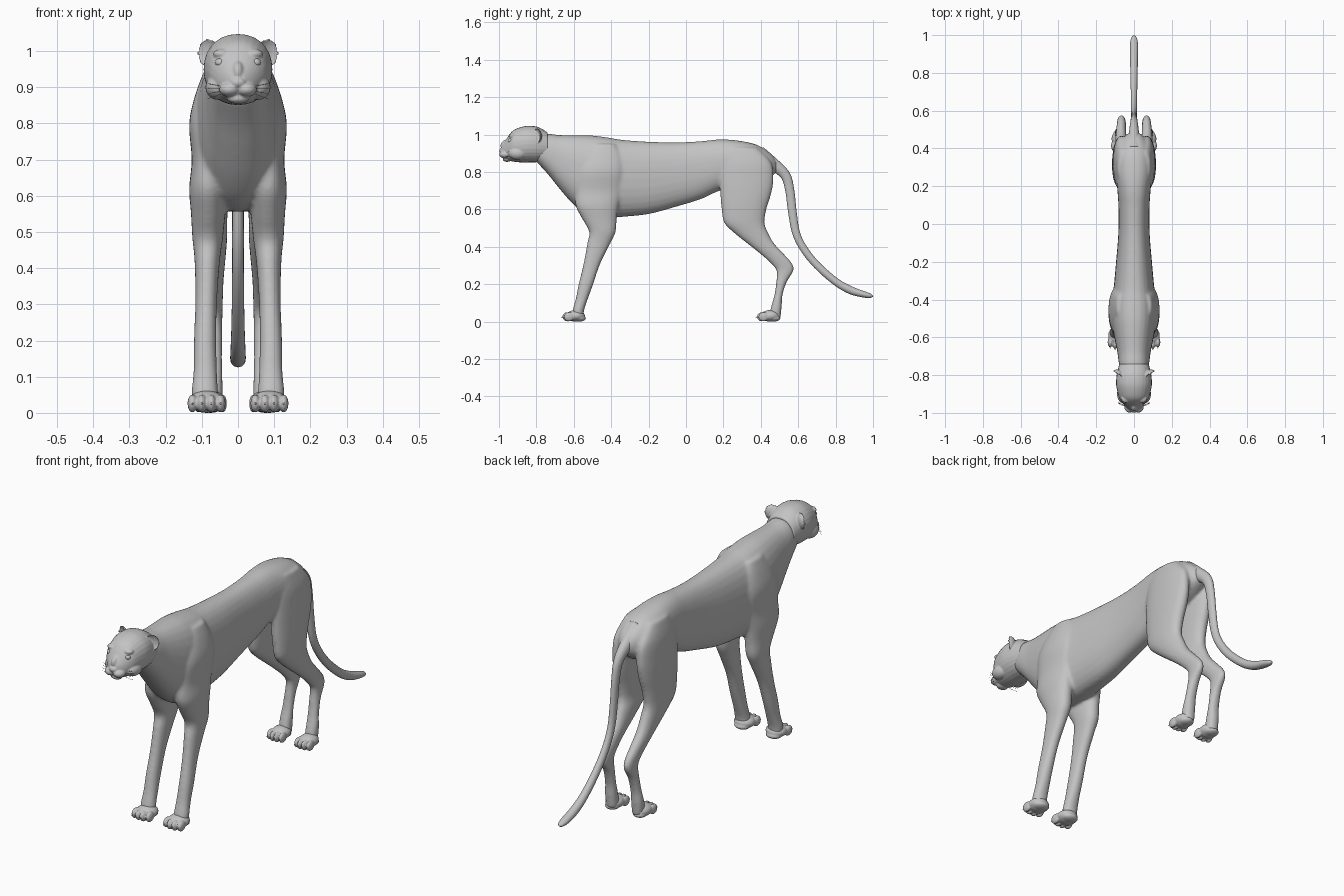
import bpy, bmesh, math
from mathutils import Vector, Matrix

cube = bpy.data.objects.get("Cube")
if cube:
    bpy.data.objects.remove(cube, do_unlink=True)

grey = bpy.data.materials.new("plain grey")
grey.use_nodes = True
tone = (0.55, 0.55, 0.55, 1)
grey.diffuse_color = tone
grey.node_tree.nodes["Principled BSDF"].inputs["Base Color"].default_value = tone

X, Y, Z = Vector((1, 0, 0)), Vector((0, 1, 0)), Vector((0, 0, 1))
SIDES = (-1, 1)


def finish(name, bm, voxel=0, smooth=0):
    """Turn a bmesh into an object; optionally fuse its parts and soften the seams."""
    bmesh.ops.recalc_face_normals(bm, faces=bm.faces[:])
    mesh = bpy.data.meshes.new(name)
    bm.to_mesh(mesh)
    bm.free()
    ob = bpy.data.objects.new(name, mesh)
    bpy.context.collection.objects.link(ob)
    bpy.context.view_layer.objects.active = ob
    if voxel:
        fuse = ob.modifiers.new("fuse", 'REMESH')
        fuse.mode = 'VOXEL'
        fuse.voxel_size = voxel
        soft = ob.modifiers.new("soften", 'SMOOTH')
        soft.factor = 0.5
        soft.iterations = smooth
        bpy.ops.object.modifier_apply(modifier="fuse")
        bpy.ops.object.modifier_apply(modifier="soften")
    ob.data.materials.clear()
    ob.data.materials.append(grey)
    ob.data.polygons.foreach_set("material_index", [0] * len(ob.data.polygons))
    ob.data.polygons.foreach_set("use_smooth", [True] * len(ob.data.polygons))
    ob.data.update()
    return ob


def resample(stations, n=4):
    """Catmull-Rom interpolation of the station values."""
    pts = [Vector(s) for s in stations]
    pts = [pts[0]] + pts + [pts[-1]]
    out = []
    for a, b, c, d in zip(pts, pts[1:], pts[2:], pts[3:]):
        for i in range(n):
            t = i / n
            out.append(0.5 * (2 * b + (c - a) * t + (2 * a - 5 * b + 4 * c - d) * t * t
                              + (3 * b - a - 3 * c + d) * t ** 3))
    return out + [pts[-1]]


def ring(center, a, b, power=2.0, count=28):
    def bend(v):
        return math.copysign(abs(v) ** (2 / power), v)
    angles = [math.tau * i / count for i in range(count)]
    return [center + a * bend(math.cos(t)) + b * bend(math.sin(t)) for t in angles]


def loft(bm, rings):
    rows = [[bm.verts.new(p) for p in r] for r in rings]
    n = len(rows[0])
    for lo, hi in zip(rows, rows[1:]):
        for i in range(n):
            j = (i + 1) % n
            bm.faces.new((lo[i], lo[j], hi[j], hi[i]))
    bm.faces.new(rows[0])
    bm.faces.new(rows[-1])


def trunk(bm, stations, power):
    """Stations along y: position, top, bottom, half width."""
    loft(bm, [ring(Vector((0, y, (t + b) / 2)), X * w, Z * (t - b) / 2, power)
              for y, t, b, w in resample(stations)])


def leg(bm, stations, side):
    """Stations down z: height, front, back, inner x, outer x."""
    loft(bm, [ring(Vector((side * (i + o) / 2, (f + b) / 2, z)), X * (o - i) / 2, Y * (b - f) / 2, 2.2)
              for z, f, b, i, o in resample(stations)])


def blob(bm, center, radii, turn=0.0):
    m = Matrix.Translation(center) @ Matrix.Rotation(turn, 4, 'Z') @ Matrix.Diagonal((*radii, 1))
    return bmesh.ops.create_uvsphere(bm, u_segments=24, v_segments=16, radius=1, matrix=m)["verts"]


# Torso, neck and legs fused into one body
body = bmesh.new()
trunk(body, [
    (-.80, 1.00, .855, .070), (-.74, 1.005, .79, .080), (-.68, .998, .715, .088),
    (-.62, .997, .645, .10), (-.56, .997, .59, .112), (-.50, .995, .56, .12),
    (-.42, .985, .555, .12), (-.34, .972, .56, .108), (-.20, .962, .575, .095),
    (-.05, .958, .615, .083), (.08, .965, .655, .082), (.18, .974, .70, .088),
    (.28, .968, .72, .098), (.38, .945, .73, .09), (.45, .90, .77, .06), (.485, .86, .80, .025)], 2.3)
for s in SIDES:
    leg(body, [
        (.95, -.49, -.38, .05, .092), (.88, -.55, -.34, .03, .118), (.80, -.58, -.33, .03, .135),
        (.70, -.59, -.34, .03, .128), (.62, -.59, -.36, .03, .135), (.55, -.555, -.37, .035, .13),
        (.48, -.518, -.376, .042, .126), (.42, -.528, -.403, .05, .12), (.31, -.548, -.458, .058, .118),
        (.20, -.574, -.496, .06, .122), (.12, -.59, -.525, .058, .123), (.06, -.606, -.545, .055, .128),
        (.015, -.61, -.548, .055, .125)], s)
    leg(body, [
        (.93, .22, .38, .03, .085), (.85, .19, .455, .025, .106), (.76, .18, .468, .02, .113),
        (.68, .183, .455, .02, .116), (.60, .19, .43, .025, .116), (.53, .203, .42, .03, .113),
        (.48, .25, .437, .03, .108), (.42, .325, .47, .035, .102), (.36, .40, .525, .04, .097),
        (.31, .455, .568, .042, .092), (.27, .484, .574, .043, .09), (.21, .482, .538, .043, .092),
        (.14, .472, .516, .043, .097), (.08, .455, .512, .042, .102), (.015, .44, .505, .042, .10)], s)
finish("body", body, .007, 10)

# Tail: rings square to its path (y, z, depth radius, width radius)
tail = bmesh.new()
path = resample([
    (.39, .90, .04, .04), (.455, .85, .035, .03), (.53, .785, .027, .021), (.555, .70, .024, .017),
    (.567, .60, .023, .016), (.587, .48, .021, .016), (.628, .392, .02, .016), (.70, .302, .02, .017),
    (.80, .214, .02, .019), (.88, .168, .021, .021), (.95, .146, .017, .021), (.985, .138, .012, .015),
    (.999, .135, .003, .004)])
rings = []
for i, p in enumerate(path):
    d = path[min(i + 1, len(path) - 1)] - path[max(i - 1, 0)]
    normal = Vector((0, -d[1], d[0])).normalized()
    rings.append(ring(Vector((0, p[0], p[1])), X * p[3], normal * p[2], count=20))
loft(tail, rings)
finish("tail", tail)

# Paws with four toes each, and their claws
paws, claws = bmesh.new(), bmesh.new()
for s in SIDES:
    for cx, cy, half in ((.087, -.59, .05), (.076, .45, .043)):
        blob(paws, (s * cx, cy, .031), (half, .05, .031))
        blob(paws, (s * cx, cy + .02, .018), (half * .8, .035, .018))
        for k in (-1.5, -.5, .5, 1.5):
            x = s * cx + k * half * .52
            y = cy - .048 + abs(k) * .008
            blob(paws, (x, y, .026), (half * .27, .027, .025))
            tilt = Matrix.Translation((x, y - .023, .027)) @ Matrix.Rotation(math.radians(115), 4, 'X')
            bmesh.ops.create_cone(claws, cap_ends=True, segments=8, radius1=.006, radius2=.001,
                                  depth=.022, matrix=tilt)
finish("paws", paws, .004, 3)
finish("claws", claws)

# Head: skull, muzzle, brows, cheeks and cupped ears
head = bmesh.new()
trunk(head, [
    (-.985, .94, .89, .022), (-.97, .962, .868, .042), (-.945, 1.0, .86, .064),
    (-.92, 1.025, .855, .079), (-.88, 1.041, .851, .09), (-.84, 1.047, .851, .095),
    (-.79, 1.04, .853, .09), (-.74, 1.012, .865, .078)], 2.15)
blob(head, (0, -.952, .94), (.02, .04, .034))
blob(head, (0, -.986, .913), (.021, .013, .014))
blob(head, (0, -.957, .869), (.03, .023, .015))
for s in SIDES:
    blob(head, (s * .023, -.966, .894), (.029, .033, .021))
    blob(head, (s * .043, -.925, .992), (.026, .022, .014))
    blob(head, (s * .055, -.90, .90), (.035, .05, .035))
    turn = s * math.radians(30)
    center = Vector((s * .085, -.80, .994))
    ear = blob(head, center, (.034, .028, .04), turn)
    back = Matrix.Rotation(turn, 3, 'Z') @ Y
    for v in ear:
        depth = (v.co - center).dot(back)
        if depth < 0:
            v.co -= back * depth * 1.5
finish("head", head, .0035, 3)

# Eyes
eyes = bmesh.new()
for s in SIDES:
    blob(eyes, (s * .049, -.938, .968), (.014, .014, .012))
finish("eyes", eyes)

# Whiskers
curve = bpy.data.curves.new("whiskers", 'CURVE')
curve.dimensions = '3D'
curve.bevel_depth = .0007
curve.bevel_resolution = 1
for s in SIDES:
    for k in range(4):
        strand = curve.splines.new('POLY')
        strand.points.add(2)
        for i, point in enumerate(strand.points):
            point.co = (s * (.04 + .022 * i), -.965 + .002 * k + .004 * i * i,
                        .884 + .006 * k + (k - 2) * .004 * i, 1)
curve.materials.append(grey)
whiskers = bpy.data.objects.new("whiskers", curve)
bpy.context.collection.objects.link(whiskers)
